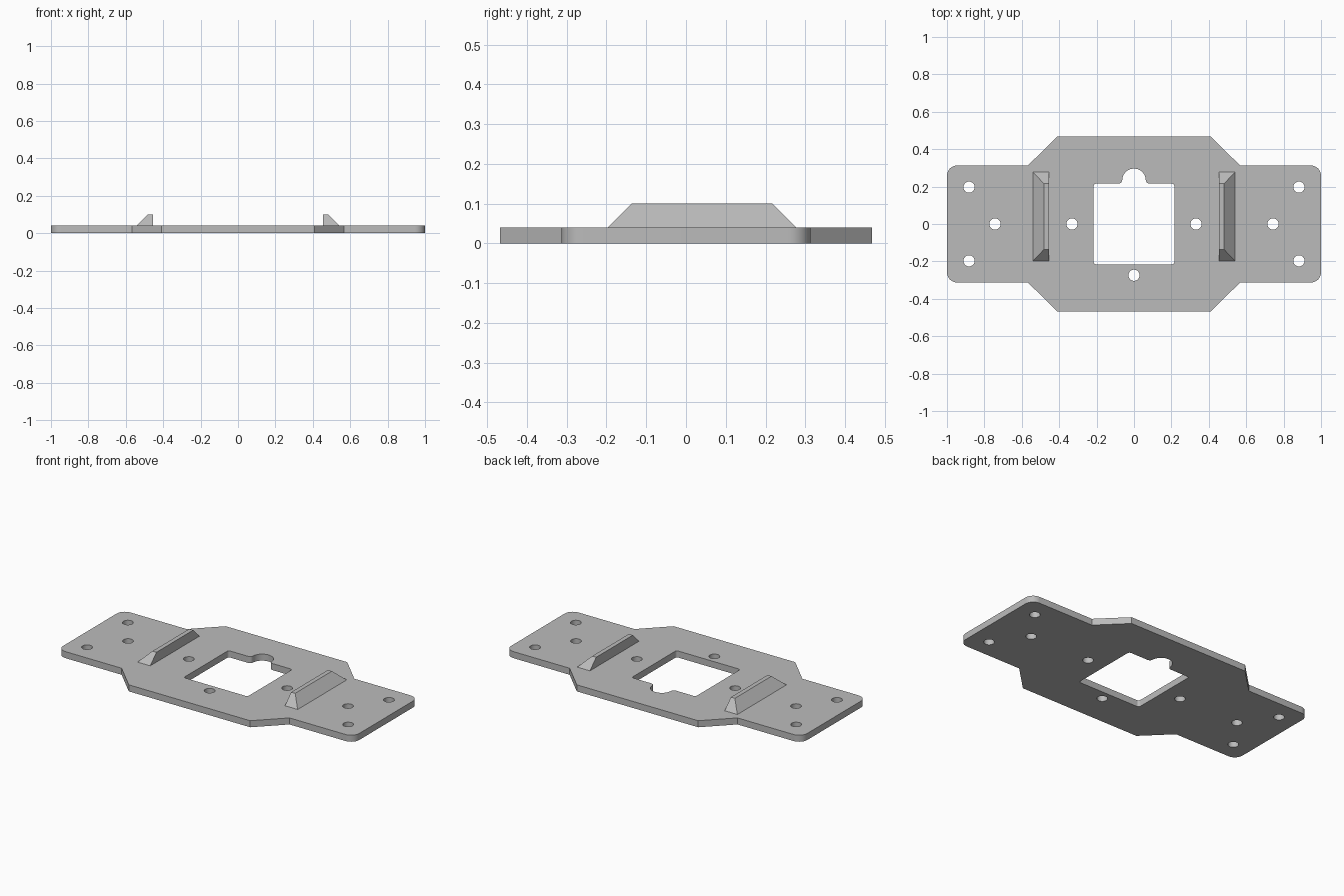
import bpy, bmesh, math
from mathutils import Vector

if "Cube" in bpy.data.objects:
    bpy.data.objects.remove(bpy.data.objects["Cube"], do_unlink=True)

PLATE_H, RIDGE_TOP = 0.04, 0.1

grey = bpy.data.materials.new("plain grey")
grey.use_nodes = True
grey.diffuse_color = (0.5, 0.5, 0.5, 1)
grey.node_tree.nodes["Principled BSDF"].inputs["Base Color"].default_value = grey.diffuse_color


def rounded(corners, steps=10):
    """Outline from (x, y, radius) corners, each replaced by an arc."""
    pts = []
    for i, (x, y, r) in enumerate(corners):
        p = Vector((x, y))
        if r == 0:
            pts.append(p)
            continue
        a = (Vector(corners[i - 1][:2]) - p).normalized()
        b = (Vector(corners[(i + 1) % len(corners)][:2]) - p).normalized()
        # All rounded corners are right angles
        for k in range(steps + 1):
            t = k / steps * math.pi / 2
            pts.append(p + a * r * (1 - math.sin(t)) + b * r * (1 - math.cos(t)))
    return pts


def circle(x, y, r=0.03, n=32):
    return [Vector((x + r * math.cos(2 * math.pi * k / n),
                    y + r * math.sin(2 * math.pi * k / n))) for k in range(n)]


def finish(bm, name):
    bmesh.ops.recalc_face_normals(bm, faces=bm.faces)
    mesh = bpy.data.meshes.new(name)
    bm.to_mesh(mesh)
    bm.free()
    mesh.materials.append(grey)
    obj = bpy.data.objects.new(name, mesh)
    bpy.context.collection.objects.link(obj)
    return obj


# Plate outline: right half, then the same corners turned half a circle
half = [(0.41, -0.468, 0), (0.567, -0.313, 0), (1, -0.313, 0.055),
        (1, 0.313, 0.055), (0.567, 0.313, 0), (0.41, 0.468, 0)]
outline = rounded(half + [(-x, -y, r) for x, y, r in half])

# Square window with a round-topped notch at the back
w, n = 0.216, 0.063
window = rounded([(-w, -w, 0.014), (w, -w, 0.014), (w, w, 0.014),
                  (n, w, 0.02), (n, 0.296, n - 0.0005), (-n, 0.296, n - 0.0005),
                  (-n, w, 0.02), (-w, w, 0.014)])

# Screw holes
holes = [circle(0, -0.274)]
for s in (-1, 1):
    holes += [circle(s * x, y) for x, y in
              ((0.882, 0.197), (0.882, -0.197), (0.743, 0), (0.332, 0))]

# Plate: fill the outline around its openings and extrude upward
bm = bmesh.new()
for loop in [outline, window] + holes:
    vs = [bm.verts.new((p.x, p.y, 0)) for p in loop]
    for i, v in enumerate(vs):
        bm.edges.new((vs[i - 1], v))
bmesh.ops.triangle_fill(bm, edges=bm.edges[:], use_beauty=True, normal=(0, 0, 1))
ext = bmesh.ops.extrude_face_region(bm, geom=bm.faces[:], use_keep_orig=True)
bmesh.ops.translate(bm, vec=(0, 0, PLATE_H),
                    verts=[g for g in ext["geom"] if isinstance(g, bmesh.types.BMVert)])
plate = finish(bm, "mounting_plate")
bpy.context.view_layer.objects.active = plate
plate.select_set(True)
bpy.ops.object.shade_smooth_by_angle(angle=math.radians(30))

# Ridges: upright inner face, sloped outer face and ends
for s, name in ((1, "left_ridge"), (-1, "right_ridge")):
    bm = bmesh.new()
    rings = []
    for z, outer, y0, y1 in ((PLATE_H, 0.541, -0.197, 0.277),
                             (RIDGE_TOP, 0.482, -0.137, 0.217)):
        rings.append([bm.verts.new((s * x, y, z)) for x, y in
                      ((0.455, y0), (outer, y0), (outer, y1), (0.455, y1))])
    low, top = rings
    bm.faces.new(low)
    bm.faces.new(top)
    for i in range(4):
        bm.faces.new((low[i - 1], low[i], top[i], top[i - 1]))
    finish(bm, name)
